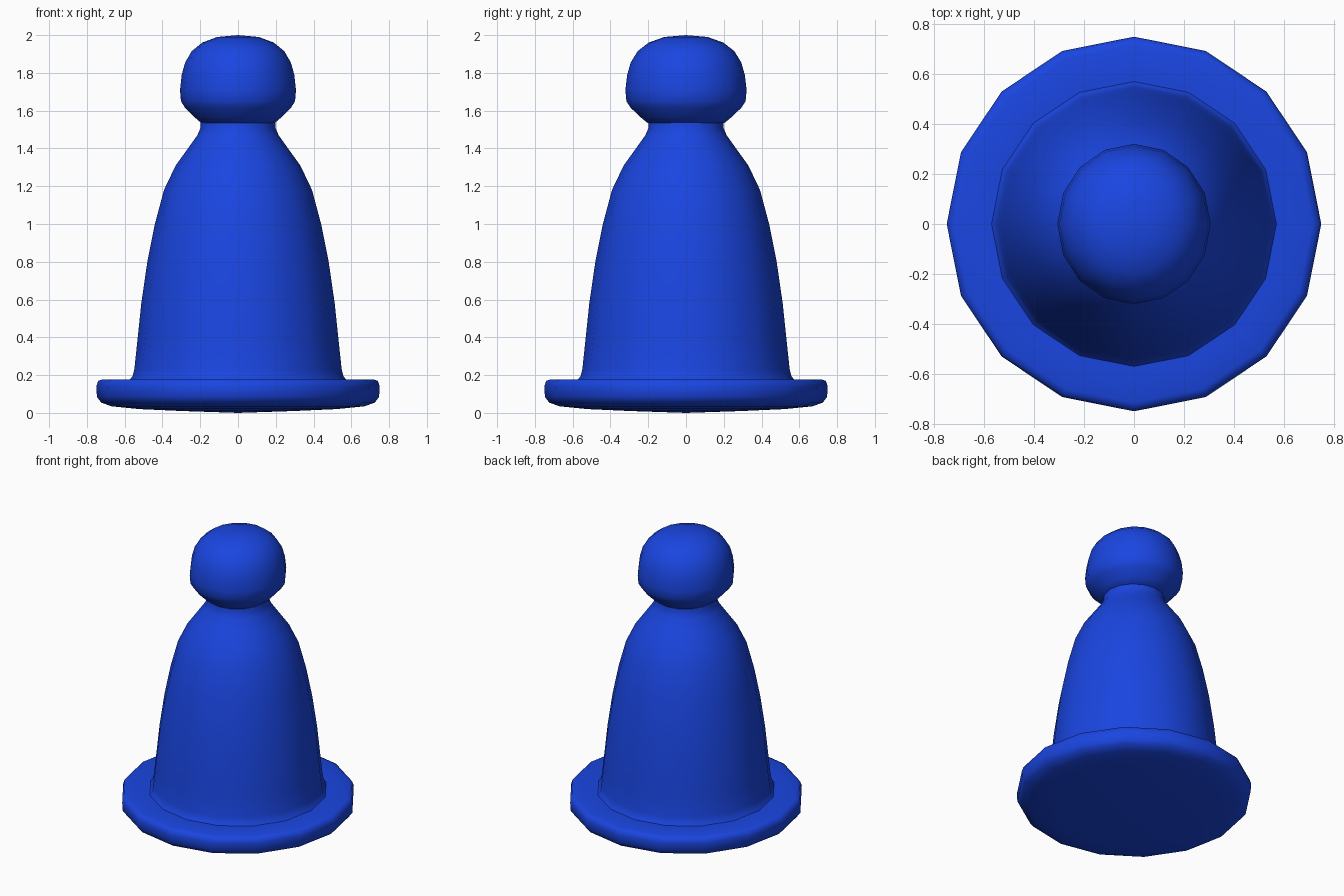
import bpy, bmesh, math

if "Cube" in bpy.data.objects:
    bpy.data.objects.remove(bpy.data.objects["Cube"])

blue = bpy.data.materials.new("blue")
blue.diffuse_color = (0.01, 0.06, 0.75, 1)
blue.use_nodes = True
blue.node_tree.nodes["Principled BSDF"].inputs["Base Color"].default_value = blue.diffuse_color


def lathe(name, profile, sides=16, y_scale=1.0, offset=(0, 0), angle=60):
    """Revolve (radius, z) points around z; zero-radius ends become poles."""
    bm = bmesh.new()
    rings = []
    for r, z in profile:
        if r == 0:
            rings.append([bm.verts.new((offset[0], offset[1], z))] * sides)
        else:
            rings.append([bm.verts.new((
                offset[0] + r * math.cos(2 * math.pi * i / sides),
                offset[1] + r * y_scale * math.sin(2 * math.pi * i / sides), z))
                for i in range(sides)])
    for a, b in zip(rings, rings[1:]):
        for i in range(sides):
            j = (i + 1) % sides
            bm.faces.new(list(dict.fromkeys((a[i], a[j], b[j], b[i]))))
    bmesh.ops.recalc_face_normals(bm, faces=bm.faces)
    mesh = bpy.data.meshes.new(name)
    bm.to_mesh(mesh)
    bm.free()
    mesh.materials.append(blue)
    ob = bpy.data.objects.new(name, mesh)
    bpy.context.collection.objects.link(ob)
    bpy.ops.object.select_all(action='DESELECT')
    ob.select_set(True)
    bpy.context.view_layer.objects.active = ob
    bpy.ops.object.shade_smooth_by_angle(angle=math.radians(angle))
    return ob


# Flat foot disc with rounded rim and slightly bulging underside
lathe("base", [(0, 0), (0.30, 0.01), (0.52, 0.02), (0.67, 0.035), (0.725, 0.055),
               (0.747, 0.085), (0.75, 0.14), (0.74, 0.17), (0.715, 0.178),
               (0.60, 0.178), (0, 0.178)])

# Bell-shaped body with a small flare at the foot and a narrow neck
lathe("body", [(0, 0.17), (0.572, 0.176), (0.558, 0.195), (0.549, 0.23), (0.535, 0.36),
               (0.512, 0.58), (0.48, 0.80), (0.44, 1.00), (0.392, 1.18),
               (0.33, 1.31), (0.265, 1.40), (0.215, 1.47), (0.198, 1.51),
               (0.198, 1.55), (0, 1.56)])

# Rounded knob, slightly deeper than wide
lathe("head", [(0, 1.52), (0.195, 1.535), (0.23, 1.565), (0.28, 1.615), (0.302, 1.65),
               (0.307, 1.71), (0.298, 1.79), (0.28, 1.855), (0.245, 1.915),
               (0.19, 1.96), (0.11, 1.99), (0, 2.0)], y_scale=1.045)
